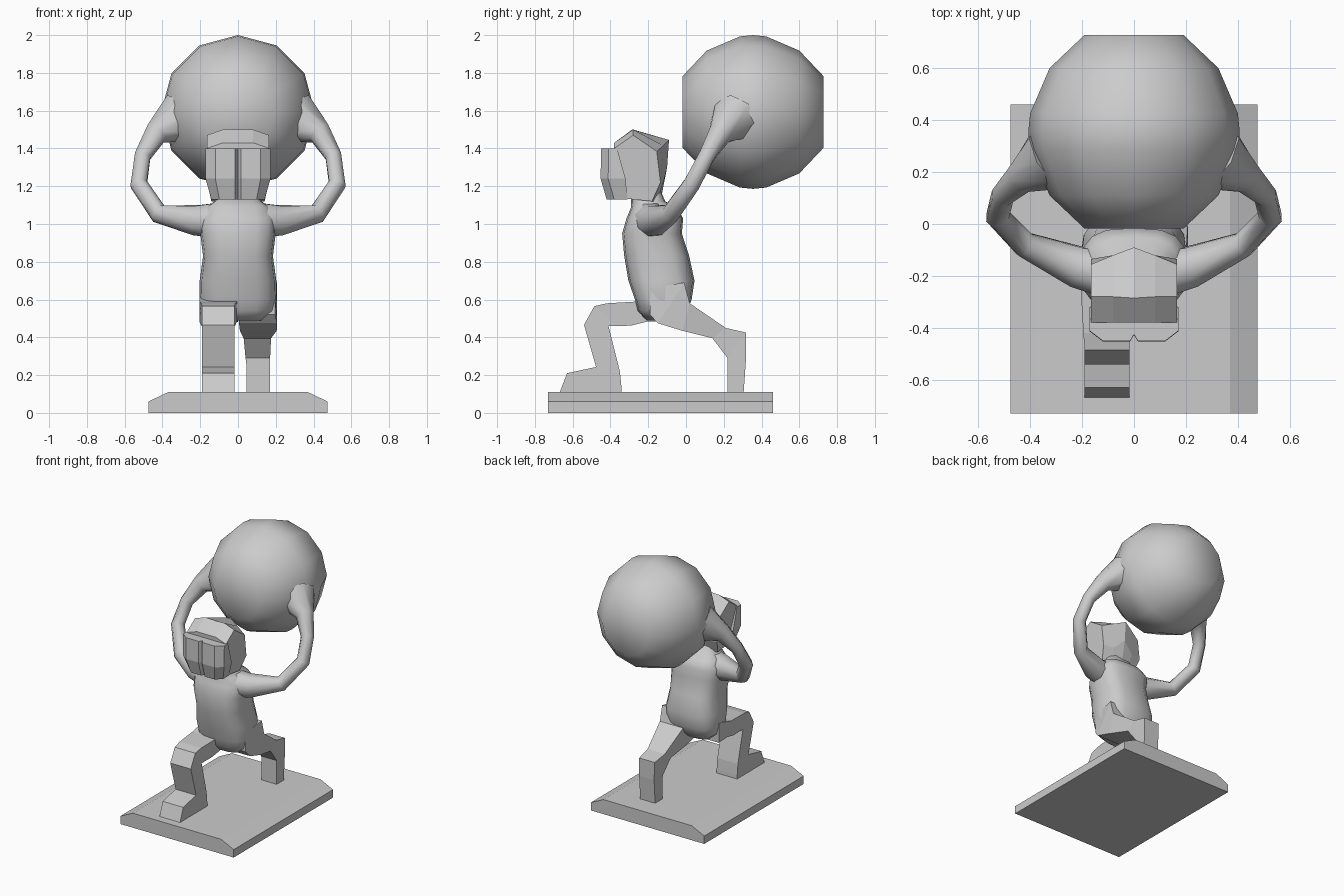
import bpy, bmesh, math
from mathutils import Vector

if "Cube" in bpy.data.objects:
    bpy.data.objects.remove(bpy.data.objects["Cube"])


def loft(name, rings, smooth_angle=None, mirror=False):
    """Skin a list of equal-length point rings and cap both ends."""
    bm = bmesh.new()
    vr = [[bm.verts.new(p) for p in ring] for ring in rings]
    n = len(vr[0])
    for a, b in zip(vr, vr[1:]):
        for i in range(n):
            j = (i + 1) % n
            bm.faces.new((a[i], a[j], b[j], b[i]))
    bm.faces.new(vr[0])
    bm.faces.new(vr[-1])
    bmesh.ops.recalc_face_normals(bm, faces=bm.faces)
    me = bpy.data.meshes.new(name)
    bm.to_mesh(me)
    bm.free()
    if smooth_angle:
        for p in me.polygons:
            p.use_smooth = True
        me.set_sharp_from_angle(angle=math.radians(smooth_angle))
    ob = bpy.data.objects.new(name, me)
    bpy.context.collection.objects.link(ob)
    if mirror:
        ob.modifiers.new("mirror", 'MIRROR').use_mirror_merge = False
    return ob


def circle(n):
    return [(math.sin(2 * math.pi * i / n), math.cos(2 * math.pi * i / n)) for i in range(n)]


# Base slab with bevelled long edges
base = [(-.475, 0), (.475, 0), (.475, .06), (.37, .11), (-.37, .11), (-.475, .06)]
loft("base", [[(x, y, z) for x, z in base] for y in (-.73, .46)])

# Boulder, turned around the y axis
rings = [(-.373, .19), (-.245, .325), (-.07, .40), (.07, .40), (.245, .325), (.373, .19)]
rings.insert(3, (0, .407))
loft("boulder", [[(r * s, .355 + dy, 1.593 + r * c) for s, c in circle(12)] for dy, r in rings], 75)

# Torso and neck: z, y centre, half width, half depth
torso = [(.49, -.13, .13, .08), (.54, -.125, .19, .13), (.60, -.12, .205, .15),
         (.70, -.13, .203, .175), (.83, -.155, .185, .172), (.95, -.18, .20, .158),
         (1.03, -.165, .205, .15), (1.09, -.17, .17, .12), (1.12, -.20, .125, .09),
         (1.19, -.22, .11, .08)]


def boxy(v):
    return math.copysign(abs(v) ** .7, v)


loft("torso", [[(hx * boxy(s), cy + hy * boxy(c), z) for s, c in circle(16)]
               for z, cy, hx, hy in torso], 60)

# Arms: path point and radius, swept and mirrored
arm = [((.10, -.19, 1.02), .10), ((.22, -.165, 1.02), .085), ((.42, -.08, 1.055), .052),
       ((.525, .03, 1.21), .048), ((.505, .11, 1.36), .046), ((.435, .18, 1.48), .065),
       ((.31, .26, 1.56), .14)]
pts = [Vector(p) for p, r in arm]
arm_rings = []
for i, (p, r) in enumerate(arm):
    t = (pts[min(i + 1, len(pts) - 1)] - pts[max(i - 1, 0)]).normalized()
    u = t.cross(Vector((.35, -.8, .3))).normalized()
    v = t.cross(u)
    arm_rings.append([pts[i] + r * (s * u + c * v) for s, c in circle(8)])
loft("arm", arm_rings, 60, mirror=True)

# Helmeted head: side profiles placed across the width
side = [(-.37, 1.14), (-.38, 1.40), (-.28, 1.47), (-.155, 1.385), (-.135, 1.22), (-.18, 1.12)]
mid = [(-.37, 1.14), (-.38, 1.43), (-.28, 1.50), (-.12, 1.415), (-.12, 1.22), (-.155, 1.12)]
centre = [(-.37, 1.14), (-.38, 1.43), (-.285, 1.50), (-.09, 1.445), (-.10, 1.30), (-.135, 1.12)]
loft("head", [[(x * (.85 if z < 1.2 else 1), y, z) for y, z in prof] for x, prof in
              ((-.165, side), (-.08, mid), (0, centre), (.08, mid), (.165, side))])

# Face plate halves with a centre groove: z, width scale, front y, rear y
plate = []
for z, sx, fy, ry in ((1.13, .82, -.42, -.31), (1.24, 1, -.452, -.32), (1.40, 1, -.45, -.365)):
    plate.append([(0, ry, z), (0, fy + .025, z), (.015, fy, z), (.12 * sx, fy, z),
                  (.172 * sx, fy + .04, z), (.172 * sx, ry, z)])
loft("face_plate", plate, mirror=True)


def leg(name, sections):
    """Square limb: sections of (upper y, z, lower y, z, x min, x max)."""
    loft(name, [[(x0, ya, za), (x1, ya, za), (x1, yb, zb), (x0, yb, zb)]
                for ya, za, yb, zb, x0, x1 in sections])


# Front leg with its foot
leg("front_leg", [
    (-.10, .63, -.10, .48, -.205, 0),
    (-.25, .59, -.20, .485, -.205, -.005),
    (-.42, .58, -.29, .462, -.195, -.015),
    (-.485, .565, -.36, .46, -.19, -.018),
    (-.54, .466, -.41, .46, -.19, -.018),
    (-.476, .243, -.35, .22, -.19, -.018),
    (-.63, .21, -.342, .14, -.19, -.018),
    (-.67, .105, -.34, .105, -.19, -.018)])

# Back leg
leg("back_leg", [
    (-.19, .66, -.19, .52, .01, .195),
    (-.01, .69, -.15, .475, .005, .207),
    (.02, .58, -.02, .435, .01, .205),
    (.21, .45, .14, .395, .03, .175),
    (.318, .425, .22, .29, .04, .17),
    (.318, .29, .22, .25, .045, .17),
    (.305, .105, .22, .105, .045, .17)])
